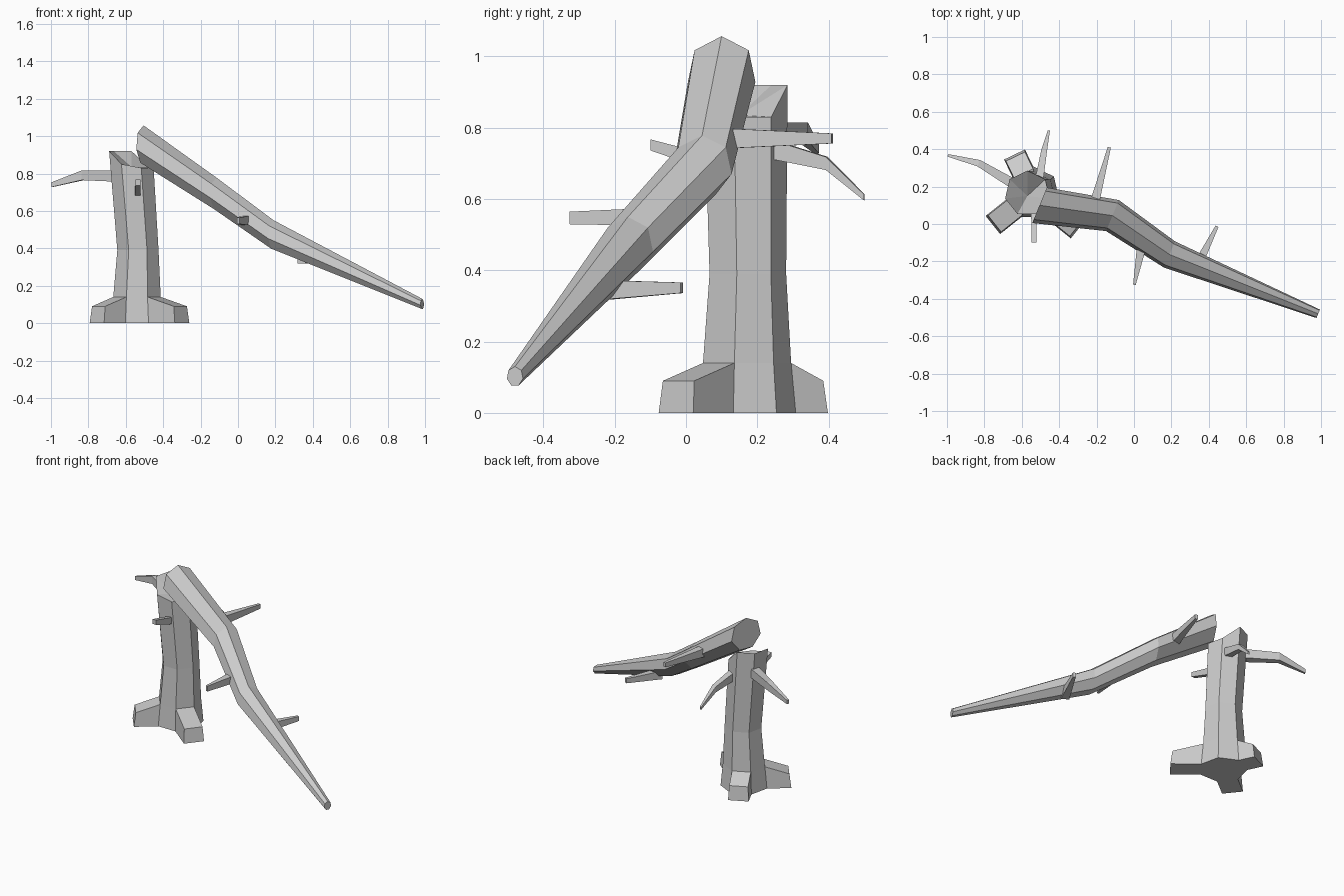
import bpy, bmesh
from math import sin, cos, radians, pi
from mathutils import Vector

if "Cube" in bpy.data.objects:
    bpy.data.objects.remove(bpy.data.objects["Cube"])


def finish(bm, name):
    bmesh.ops.recalc_face_normals(bm, faces=bm.faces)
    me = bpy.data.meshes.new(name)
    bm.to_mesh(me)
    bm.free()
    ob = bpy.data.objects.new(name, me)
    bpy.context.collection.objects.link(ob)
    return ob


def bridge(bm, rings):
    """Skin consecutive vertex rings with quads, returning the faces per band."""
    bands = []
    for a, b in zip(rings, rings[1:]):
        n = len(a)
        bands.append([bm.faces.new((a[i], a[(i + 1) % n], b[(i + 1) % n], b[i]))
                      for i in range(n)])
    return bands


def limb(name, path, sides, phase, side=None):
    """Tapered limb with upright cross-sections; path items are (x, y, z, half width, half height)."""
    bm = bmesh.new()
    if side is None:
        d = Vector(path[-1][:3]) - Vector(path[0][:3])
        side = (-d.y, d.x, 0)
    side = Vector(side).normalized()
    rings = []
    for x, y, z, w, h in path:
        ring = []
        for i in range(sides):
            a = phase + 2 * pi * i / sides
            ring.append(bm.verts.new(Vector((x, y, z)) + side * w * cos(a)
                                     + Vector((0, 0, h * sin(a)))))
        rings.append(ring)
    bridge(bm, rings)
    bm.faces.new(rings[0])
    bm.faces.new(rings[-1])
    return finish(bm, name)


# Standing stump: seven sides, splintered slanting top
bm = bmesh.new()
angles = [radians(-13 + 360 / 7 * i) for i in range(7)]
top_z = [.83, .83, .92, .92, .92, .85, .83]
rings = []
for x, y, z, r in [(-.54, .165, 0, .143), (-.54, .165, .14, .13),
                   (-.535, .168, .39, .113), (-.57, .163, None, .122)]:
    rings.append([bm.verts.new((x + r * cos(a), y + r * sin(a), t if z is None else z))
                  for a, t in zip(angles, top_z)])
bands = bridge(bm, rings)
tip = bm.verts.new((-.57, .15, .835))
for i in range(7):
    bm.faces.new((rings[-1][i], rings[-1][(i + 1) % 7], tip))
bm.faces.new(rings[0])

# Roots: pull alternate base faces outwards and lower their tops
for index, length in [(2, .10), (4, .145), (6, .18)]:
    a = radians(-13 + 360 / 7 * (index + .5))
    out = Vector((cos(a), sin(a), 0))
    new = bmesh.ops.extrude_discrete_faces(bm, faces=[bands[0][index]])["faces"][0]
    for v in new.verts:
        v.co += out * length
        if v.co.z > .1:
            v.co.z = .09
finish(bm, "stump")

# Fallen upper trunk leaning on the stump
limb("fallen_trunk", [(-.505, .10, .952, .105, .105), (-.115, .045, .69, .092, .088),
                      (.19, -.163, .47, .078, .08), (.985, -.48, .102, .025, .028)],
     7, pi / 2, (.38, .925, 0))

# Broken branches
Q = pi / 4
branches = {
    "stump_branch_left": [(-.62, .20, .785, .04, .042), (-.83, .325, .79, .026, .036),
                          (-.995, .367, .74, .01, .018)],
    "stump_branch_back": [(-.51, .22, .745, .032, .04), (-.48, .395, .70, .022, .026),
                          (-.455, .50, .605, .008, .012)],
    "stump_branch_front": [(-.535, .12, .685, .022, .035), (-.535, -.10, .752, .018, .022)],
    "trunk_branch_back": [(-.22, .08, .77, .038, .042), (-.132, .41, .77, .012, .02)],
    "trunk_branch_front": [(.045, -.10, .55, .038, .035), (.002, -.325, .547, .01, .025)],
    "trunk_branch_end": [(.34, -.22, .345, .035, .038), (.444, -.012, .351, .012, .021)],
}
for name, path in branches.items():
    limb(name, path, 4, Q)
